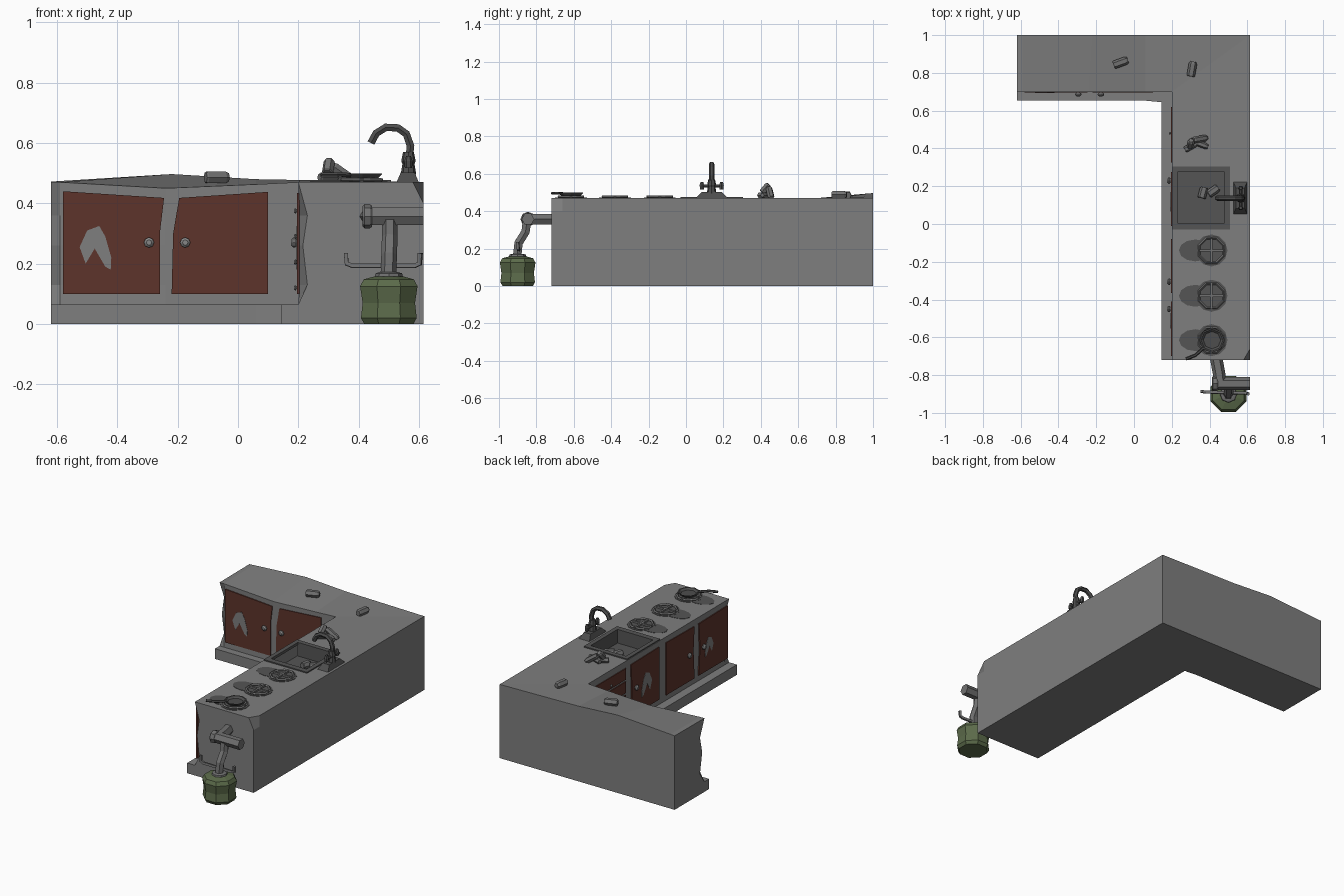
import bpy, bmesh, math
from mathutils import Vector, Matrix

if "Cube" in bpy.data.objects:
    bpy.data.objects.remove(bpy.data.objects["Cube"])


def mat(name, r, g, b):
    m = bpy.data.materials.new(name)
    m.diffuse_color = (r, g, b, 1)
    m.use_nodes = True
    m.node_tree.nodes["Principled BSDF"].inputs["Base Color"].default_value = m.diffuse_color
    return m


STONE = mat("counter grey", .21, .21, .21)
WOOD = mat("red brown", .11, .034, .024)
GREEN = mat("bucket green", .105, .145, .068)
DARK = mat("dark metal", .075, .075, .075)
STAIN = mat("soot grey", .09, .09, .09)
PIPE = mat("pipe grey", .165, .165, .165)
KNOB = mat("knob grey", .24, .24, .24)


def finish(name, bm, m):
    bmesh.ops.recalc_face_normals(bm, faces=bm.faces)
    me = bpy.data.meshes.new(name)
    bm.to_mesh(me)
    bm.free()
    ob = bpy.data.objects.new(name, me)
    me.materials.append(m)
    bpy.context.collection.objects.link(ob)
    return ob


def loft(name, rings, m):
    """Skin a list of closed rings and cap both ends."""
    bm = bmesh.new()
    vs = [[bm.verts.new(p) for p in r] for r in rings]
    n = len(rings[0])
    for a, b in zip(vs, vs[1:]):
        for i in range(n):
            j = (i + 1) % n
            bm.faces.new((a[i], a[j], b[j], b[i]))
    bm.faces.new(vs[0])
    bm.faces.new(vs[-1])
    return finish(name, bm, m)


def turned(name, profile, loc, m, sides=8, rot=(0, 0, 0), sx=1, start=0.0):
    """Lofted solid of revolution: profile is (radius, height)."""
    rings = [[(sx * r * math.cos(start + math.tau * i / sides), r * math.sin(start + math.tau * i / sides), z)
              for i in range(sides)] for r, z in profile]
    ob = loft(name, rings, m)
    ob.location, ob.rotation_euler = loc, rot
    return ob


def box(name, x0, x1, y0, y1, z0, z1, m, taper=1):
    cx, cy = (x0 + x1) / 2, (y0 + y1) / 2
    ring = lambda z, k: [(cx + (x - cx) * k, cy + (y - cy) * k, z)
                         for x, y in ((x0, y0), (x1, y0), (x1, y1), (x0, y1))]
    return loft(name, [ring(z0, 1), ring(z1, taper)], m)


def tube(name, pts, r, m, res=1, cyclic=False):
    cu = bpy.data.curves.new(name, 'CURVE')
    cu.dimensions = '3D'
    cu.bevel_depth, cu.bevel_resolution, cu.use_fill_caps = r, res, True
    sp = cu.splines.new('POLY')
    sp.points.add(len(pts) - 1)
    for p, c in zip(sp.points, pts):
        p.co = (*c, 1)
    sp.use_cyclic_u = cyclic
    sp.use_smooth = False
    tmp = bpy.data.objects.new(name + "_path", cu)
    bpy.context.collection.objects.link(tmp)
    me = bpy.data.meshes.new_from_object(tmp.evaluated_get(bpy.context.evaluated_depsgraph_get()))
    bpy.data.objects.remove(tmp)
    me.materials.clear()
    me.materials.append(m)
    ob = bpy.data.objects.new(name, me)
    bpy.context.collection.objects.link(ob)
    return ob


def panel(name, pts, wing, d0, d1, m):
    """Plate on a cabinet face; pts are (along the face, z), d is distance out."""
    put = (lambda u, z, d: (u, .70 - d, z)) if wing == 'back' else (lambda u, z, d: (.2 - d, u, z))
    return loft(name, [[put(u, z, d) for u, z in pts] for d in (d0, d1)], m)


# L-shaped counter: cross-sections swept from the left end round the corner
# (front xy, back xy, outward xy, front top z, back top z, inset, back chamfer)
stations = [
    ((-.62, .70), (-.62, 1), (0, -1), .47, .472, .045, 0),
    ((-.59, .70), (-.59, 1), (0, -1), .47, .474, .006, 0),
    ((-.24, .70), (-.22, 1), (0, -1), .45, .497, 0, 0),
    ((.06, .70), (.06, 1), (0, -1), .463, .48, 0, 0),
    ((.2, .70), (.615, 1), (-1, -1), .47, .47, 0, 0),
    ((.2, -.68), (.615, -.66), (-1, 0), .47, .47, .004, 0),
    ((.2, -.72), (.615, -.72), (-1, 0), .47, .47, .03, .035)]
rings = []
for f, b, o, zf, zb, ins, ch in stations:
    prof = [(.055 if o != (0, -1) else .047, 0), (.05, .065), (0, .065), (-ins, .13),
            (-ins * .5, .26), (-ins, .36), (0, zf)]
    prof[1] = (prof[0][0], .065)
    rings.append([(f[0] + o[0] * d, f[1] + o[1] * d, z) for d, z in prof]
                 + [(b[0] - ch, b[1], zb), (b[0], b[1], .40), (b[0], b[1], 0)])
counter = loft("counter", rings, STONE)

# Sink recess, lining and rim
cut = box("sink_cutter", .225, .485, 0, .28, .385, .6, STONE)
cut.hide_render = True
cut.hide_set(True)
mod = counter.modifiers.new("sink_hole", 'BOOLEAN')
mod.operation, mod.object, mod.solver = 'DIFFERENCE', cut, 'EXACT'
box("sink_floor", .226, .484, .001, .279, .38, .39, STAIN)
for i, (a, b, c, d) in enumerate([(.203, .23, -.03, .305), (.48, .508, -.03, .305),
                                  (.23, .48, -.03, .005), (.23, .48, .275, .305)]):
    box(f"sink_rim_{i}", a, b, c, d, .386 if i else .46, .477, STAIN)

# Cabinet doors, with broken arch-shaped holes shown as thin grey plates
doors = [('back', [(-.58, .10), (-.258, .10), (-.258, .31), (-.245, .418), (-.58, .44)], -.295),
         ('back', [(-.22, .10), (.10, .10), (.10, .438), (-.195, .418), (-.215, .30)], -.175),
         ('side', [(-.70, .10), (-.41, .10), (-.42, .28), (-.41, .43), (-.70, .435)], -.45),
         ('side', [(-.365, .10), (-.08, .10), (-.08, .435), (-.365, .43), (-.355, .28)], -.305),
         ('side', [(-.01, .10), (.27, .10), (.265, .28), (.275, .43), (-.01, .435)], .23)]
for i, (wing, pts, k) in enumerate(doors):
    panel(f"door_{i}", pts, wing, -.004, .005, WOOD)
    at = (k, .692, .27) if wing == 'back' else (.192, k, .27)
    rot = (math.pi / 2, 0, 0) if wing == 'back' else (0, -math.pi / 2, 0)
    turned(f"knob_{i}", [(.009, -.004), (.017, .003), (.017, .009), (.009, .016)], at, KNOB, 8, rot)
arch = [(-.055, .255), (-.035, .2), (-.005, .25), (.03, .19), (.048, .18),
        (.05, .22), (.03, .29), (.01, .325), (-.03, .31)]
for i, (wing, u, s) in enumerate([('back', -.47, 1), ('side', -.51, .8), ('side', .12, 1)]):
    panel(f"door_hole_{i}", [(u + a * s, .25 + (z - .25) * s) for a, z in arch],
          wing, .003, .0065, STONE)

# Drawer stack by the inner corner
for i in range(4):
    z = .10 + i * .085
    panel(f"drawer_{i}", [(.325, z), (.62, z), (.62, z + .072), (.325, z + .072)], 'side', -.004, .005, WOOD)
    turned(f"drawer_knob_{i}", [(.004, 0), (.009, .004), (.005, .01)], (.195, .48, z + .02), KNOB, 6,
           (0, -math.pi / 2, 0))

# Hob: soot stains, ring burners with crosses
for i, y in enumerate((-.14, -.38, -.615)):
    turned(f"soot_{i}", [(.058, .468), (.058, .472)], (.325, y, 0), STAIN, 12, sx=1.5)
    turned(f"soot_disc_{i}", [(.085, .468), (.085, .4725)], (.41, y, 0), STAIN, 12)
    ring = [(.41 + .07 * math.cos(math.tau * (k + .5) / 8), y + .07 * math.sin(math.tau * (k + .5) / 8), .477)
            for k in range(8)]
    tube(f"burner_ring_{i}", ring, .007, PIPE, 0, True)
    box(f"burner_bar_x_{i}", .34, .48, y - .006, y + .006, .471, .483, PIPE)
    box(f"burner_bar_y_{i}", .404, .416, y - .07, y + .07, .471, .483, PIPE)

# Frying pan on the end burner
turned("pan", [(.05, .482), (.066, .499), (.058, .499), (.046, .488)], (.413, -.615, 0), DARK, 8)
tube("pan_handle", [(.37, -.655, .494), (.325, -.695, .496), (.275, -.715, .496)], .008, DARK, 1)

# Faucet: base, column, spout, two taps
box("faucet_base", .525, .6, .05, .225, .468, .502, DARK, .62)
turned("faucet_column", [(.026, .495), (.02, .53), (.024, .54), (.018, .57)], (.565, .137, 0), DARK, 8)
tube("faucet_spout", [(.567, .137, .55), (.572, .137, .59), (.558, .137, .63), (.53, .137, .65),
                      (.49, .137, .652), (.458, .137, .632), (.441, .137, .60)], .0145, DARK, 1)
tube("faucet_tap_bar", [(.565, .085, .535), (.565, .19, .535)], .010, DARK, 1)
for y in (.085, .19):
    turned("faucet_tap", [(.012, .517), (.014, .54), (.008, .557)], (.565, y, 0), DARK, 6)


# Scattered tins: centre, horizontal angle, tilt, radius, half length
tins = [((-.07, .855, .486), 20, 0, .022, .04), ((.307, .82, .488), 80, 0, .022, .04),
        ((.35, .45, .497), 10, -35, .018, .045), ((.30, .41, .485), 30, 0, .017, .035),
        ((.30, .425, .522), 80, 50, .019, .028), ((.345, .425, .485), -20, 0, .016, .05),
        ((.365, .165, .413), 75, 0, .022, .03), ((.42, .175, .413), 35, 0, .022, .032)]
for i, (c, a, t, r, h) in enumerate(tins):
    d = Vector((math.cos(math.radians(a)) * math.cos(math.radians(t)),
                math.sin(math.radians(a)) * math.cos(math.radians(t)), math.sin(math.radians(t))))
    rot = d.to_track_quat('Z', 'Y').to_euler()
    turned(f"tin_{i}", [(r * .8, -h), (r, -h * .85), (r, h * .7), (r * .7, h)], c, PIPE, 6, rot)

# Drain pipe on the end of the counter
tube("pipe_wall", [(.435, -.71, .357), (.45, -.79, .357), (.457, -.85, .357)], .033, PIPE, 1)
tube("pipe_side", [(.418, -.845, .357), (.615, -.845, .357)], .034, PIPE, 1)
turned("pipe_collar", [(.034, -.012), (.04, -.006), (.04, .012), (.034, .02)], (.425, -.845, .357), PIPE, 8,
       (0, math.pi / 2, 0))
tube("pipe_down", [(.503, -.85, .35), (.503, -.858, .29), (.501, -.895, .23), (.498, -.905, .14)], .026, PIPE, 1)
tube("pipe_handle", [(.358, -.885, .235), (.36, -.887, .2), (.38, -.89, .193), (.585, -.895, .193),
                     (.602, -.897, .2), (.604, -.9, .235)], .010, PIPE, 0)

# Green bucket below the pipe
turned("bucket", [(.088, 0), (.1, .02), (.094, .07), (.103, .125), (.09, .148), (.05, .158)],
       (.5, -.9, 0), GREEN, 8, start=math.pi / 8)
turned("bucket_cap", [(.048, .15), (.044, .168), (.03, .172)], (.5, -.9, 0), PIPE, 8)
